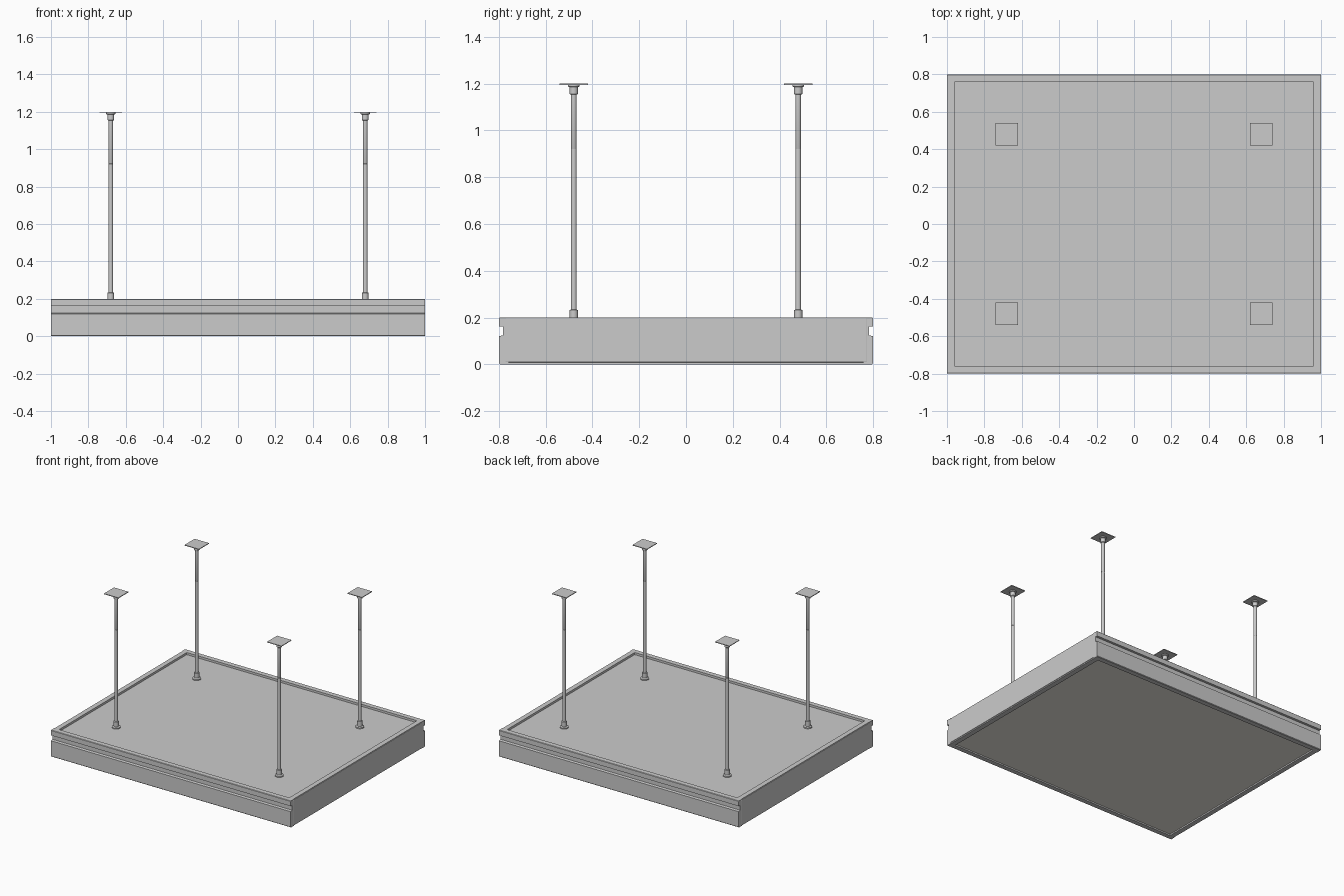
import bpy, bmesh

if "Cube" in bpy.data.objects:
    bpy.data.objects.remove(bpy.data.objects["Cube"])

def finish(name, bm, bevel=0.0, smooth=False):
    bmesh.ops.recalc_face_normals(bm, faces=bm.faces[:])
    me = bpy.data.meshes.new(name)
    bm.to_mesh(me)
    bm.free()
    ob = bpy.data.objects.new(name, me)
    bpy.context.collection.objects.link(ob)
    if bevel:
        mod = ob.modifiers.new("Bevel", 'BEVEL')
        mod.width, mod.segments = bevel, 2
    if smooth:
        bpy.ops.object.select_all(action='DESELECT')
        ob.select_set(True)
        bpy.context.view_layer.objects.active = ob
        bpy.ops.object.shade_smooth_by_angle()
    return ob

def box(name, x, y, z, bevel=0.0):
    bm = bmesh.new()
    bmesh.ops.create_cube(bm, size=1)
    for v in bm.verts:
        v.co = [lo + (c + 0.5) * (hi - lo) for c, (lo, hi) in zip(v.co, (x, y, z))]
    return finish(name, bm, bevel)

def extrude_x(name, profile, x0, x1):
    bm = bmesh.new()
    face = bm.faces.new([bm.verts.new((x0, y, z)) for y, z in profile])
    geom = bmesh.ops.extrude_face_region(bm, geom=[face])["geom"]
    for v in geom:
        if isinstance(v, bmesh.types.BMVert):
            v.co.x = x1
    return finish(name, bm)

def lathe(name, profile, x, y, steps=24):
    # closed solid of revolution from (radius, z) points
    bm = bmesh.new()
    vs = [bm.verts.new((r, 0, z)) for r, z in profile]
    es = [bm.edges.new(p) for p in zip(vs, vs[1:])]
    bmesh.ops.spin(bm, geom=vs + es, axis=(0, 0, 1), cent=(0, 0, 0),
                   angle=6.283185307, steps=steps)
    bmesh.ops.remove_doubles(bm, verts=bm.verts[:], dist=1e-5)
    bmesh.ops.translate(bm, verts=bm.verts[:], vec=(x, y, 0))
    return finish(name, bm, smooth=True)

# long side rails with a groove along the outside
RAIL = [(0.76, 0), (0.796, 0), (0.8, 0.004), (0.8, 0.12), (0.782, 0.124),
        (0.782, 0.161), (0.8, 0.161), (0.8, 0.197), (0.797, 0.2), (0.76, 0.2)]
for side, s in (("front", -1), ("back", 1)):
    extrude_x(side + "_rail", [(y * s, z) for y, z in RAIL], -1, 1)

# end bars between the rails, each with a slim cover plate
for side, s in (("left", -1), ("right", 1)):
    box(side + "_end_bar", sorted((0.96 * s, 0.997 * s)), (-0.76, 0.76), (0, 0.2))
    box(side + "_end_cover", sorted((0.985 * s, 1.001 * s)), (-0.773, 0.773),
        (0.008, 0.196), bevel=0.003)

# recessed top panel and bottom diffuser
box("top_panel", (-0.96, 0.96), (-0.76, 0.76), (0.165, 0.184))
diffuser = box("diffuser", (-0.96, 0.96), (-0.76, 0.76), (0.01, 0.02))
mat = bpy.data.materials.new("diffuser_white")
mat.diffuse_color = (0.85, 0.83, 0.76, 1)
mat.use_nodes = True
mat.node_tree.nodes["Principled BSDF"].inputs["Base Color"].default_value = mat.diffuse_color
diffuser.data.materials.append(mat)

# four hanging rods with foot, joint, top socket and ceiling plate
FOOT = [(0, 0.184), (0.03, 0.184), (0.03, 0.192), (0.018, 0.196),
        (0.018, 0.232), (0.0125, 0.234), (0, 0.234)]
LOWER = [(0, 0.23), (0.0125, 0.23), (0.0125, 0.922), (0.011, 0.924), (0, 0.924)]
UPPER = [(0, 0.923), (0.011, 0.923), (0.0125, 0.926), (0.0125, 1.16), (0, 1.16)]
SOCKET = [(0, 1.154), (0.015, 1.154), (0.018, 1.157), (0.018, 1.185),
          (0.025, 1.188), (0.025, 1.196), (0, 1.196)]
for xs, sx in (("left", -1), ("right", 1)):
    for ys, sy in (("front", -1), ("back", 1)):
        tag, x, y = f"_{ys}_{xs}", 0.68 * sx, 0.48 * sy
        lathe("rod_foot" + tag, FOOT, x, y)
        lathe("rod_lower" + tag, LOWER, x, y)
        lathe("rod_upper" + tag, UPPER, x, y)
        lathe("rod_socket" + tag, SOCKET, x, y)
        box("ceiling_plate" + tag, (x - 0.06, x + 0.06), (y - 0.06, y + 0.06),
            (1.195, 1.2))
